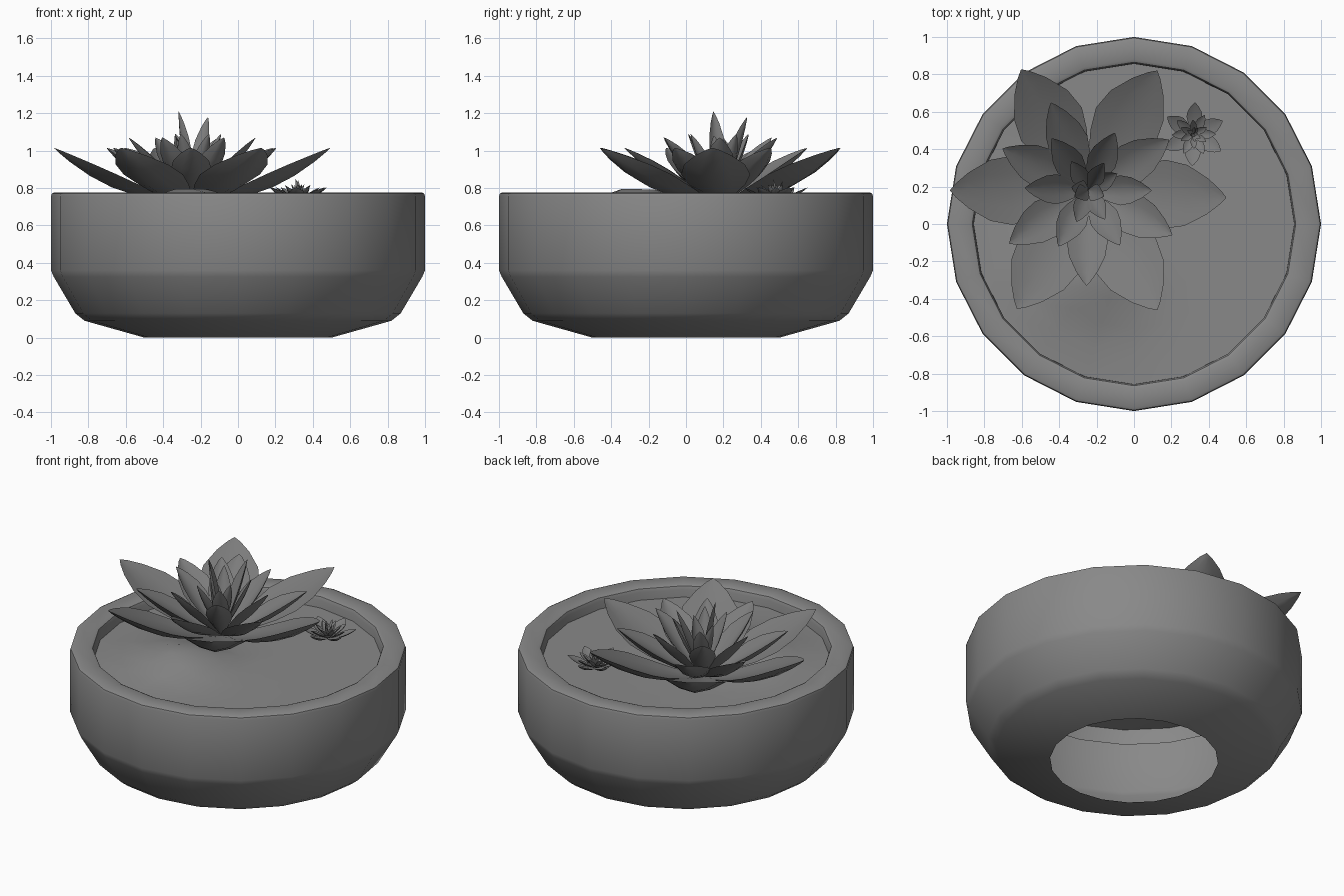
import bpy, bmesh, math
from mathutils import Vector

if "Cube" in bpy.data.objects:
    bpy.data.objects.remove(bpy.data.objects["Cube"])

SIDES = 20


def material(name, value):
    mat = bpy.data.materials.new(name)
    mat.diffuse_color = (value, value, value, 1)
    mat.use_nodes = True
    mat.node_tree.nodes["Principled BSDF"].inputs["Base Color"].default_value = mat.diffuse_color
    return mat


POT_GREY = material("pot_grey", .25)
LEAF_GREY = material("leaf_grey", .2)


def make_object(name, bm, angle, mat):
    bmesh.ops.recalc_face_normals(bm, faces=bm.faces)
    mesh = bpy.data.meshes.new(name)
    bm.to_mesh(mesh)
    bm.free()
    mesh.materials.append(mat)
    ob = bpy.data.objects.new(name, mesh)
    bpy.context.collection.objects.link(ob)
    bpy.ops.object.select_all(action='DESELECT')
    ob.select_set(True)
    bpy.context.view_layer.objects.active = ob
    bpy.ops.object.shade_smooth_by_angle(angle=math.radians(angle))
    return ob


def ring(bm, r, height):
    pts = []
    for i in range(SIDES):
        a = 2 * math.pi * i / SIDES
        x, y = r * math.cos(a), r * math.sin(a)
        pts.append(bm.verts.new((x, y, height(x, y))))
    return pts


def bridge(bm, a, b):
    n = len(a)
    for i in range(n):
        bm.faces.new((a[i], a[(i + 1) % n], b[(i + 1) % n], b[i]))


# Pot: open-bottomed shell folded over the rim
profile = [(.5, 0), (.82, .09), (.87, .13), (.985, .325), (1, .36), (1, .755),
           (.995, .77), (.98, .777), (.88, .777), (.865, .77), (.857, .75), (.855, .6)]
bm = bmesh.new()
rings = [ring(bm, r, lambda x, y, z=z: z) for r, z in profile]
for a, b in zip(rings, rings[1:]):
    bridge(bm, a, b)
make_object("pot", bm, 40, POT_GREY)


# Soil: shallow disc with a low mound
def soil_height(x, y):
    return .70 + .105 * math.exp(-((x + .25) ** 2 + (y + .26) ** 2) / .07)


bm = bmesh.new()
rings = [ring(bm, r, soil_height) for r in (.857, .7, .56, .42, .28, .14)]
for a, b in zip(rings, rings[1:]):
    bridge(bm, a, b)
centre = bm.verts.new((0, 0, soil_height(0, 0)))
for i in range(SIDES):
    bm.faces.new((rings[-1][i], rings[-1][(i + 1) % SIDES], centre))
make_object("soil", bm, 40, POT_GREY)


# Leaf: pointed, cupped blade with a centre crease and a thicker underside
OUTLINE = [(.03, .18), (.2, .45), (.4, .82), (.56, 1), (.72, .88), (.87, .52), (.96, .2)]


def add_leaf(bm, origin, scale, angle, reach, rise, half, curve, cup):
    a = math.radians(angle)
    out = Vector((math.cos(a), math.sin(a), 0))
    side = Vector((-math.sin(a), math.cos(a), 0))
    # normal to the leaf's overall slope
    up = (Vector((0, 0, reach)) - out * rise).normalized()

    def place(t, s, n):
        p = out * reach * t + Vector((0, 0, rise * t ** curve)) + side * s + up * n
        return bm.verts.new(origin + p * scale)

    loops = []
    for t, f in OUTLINE:
        w = half * f
        loops.append([place(t, w, cup * w), place(t, w * .5, .3 * cup * w), place(t, 0, 0),
                      place(t, -w * .5, .3 * cup * w), place(t, -w, cup * w),
                      place(t, -w * .5, -.12 * w), place(t, 0, -.25 * w),
                      place(t, w * .5, -.12 * w)])
    for p, q in zip(loops, loops[1:]):
        bridge(bm, p, q)
    tip = place(1, 0, 0)
    last = loops[-1]
    for i in range(len(last)):
        bm.faces.new((last[i], last[(i + 1) % len(last)], tip))
    bm.faces.new(loops[0])


# Leaf layers: reach, rise, half width, curve, cup, angles
LAYERS = [
    (.74, .295, .185, 1.45, .15, (180, 119, 60, -3, -60, -121)),
    (.51, .295, .11, 1.2, .3, (154, 113, 32, -28, -91, -146)),
    (.34, .35, .08, 1.1, .35, (178, 125, 65, 0, -60, -118)),
    (.18, .37, .05, 1, .4, (30, 120, -60, -110)),
]
# Upright heart leaves: angle, reach, rise
HEART = [(-155, .08, .49), (60, .17, .46), (-20, .09, .36), (170, .09, .36)]


def rosette(name, origin, scale, turn):
    bm = bmesh.new()
    for reach, rise, half, curve, cup, angles in LAYERS:
        for ang in angles:
            add_leaf(bm, origin, scale, ang + turn, reach, rise, half, curve, cup)
    for ang, reach, rise in HEART:
        add_leaf(bm, origin, scale, ang + turn, reach, rise, .048, 1, .4)
    make_object(name, bm, 35, LEAF_GREY)


rosette("large_succulent", Vector((-.245, .18, .72)), 1, 0)
rosette("small_succulent", Vector((.32, .48, .735)), .23, 28)
